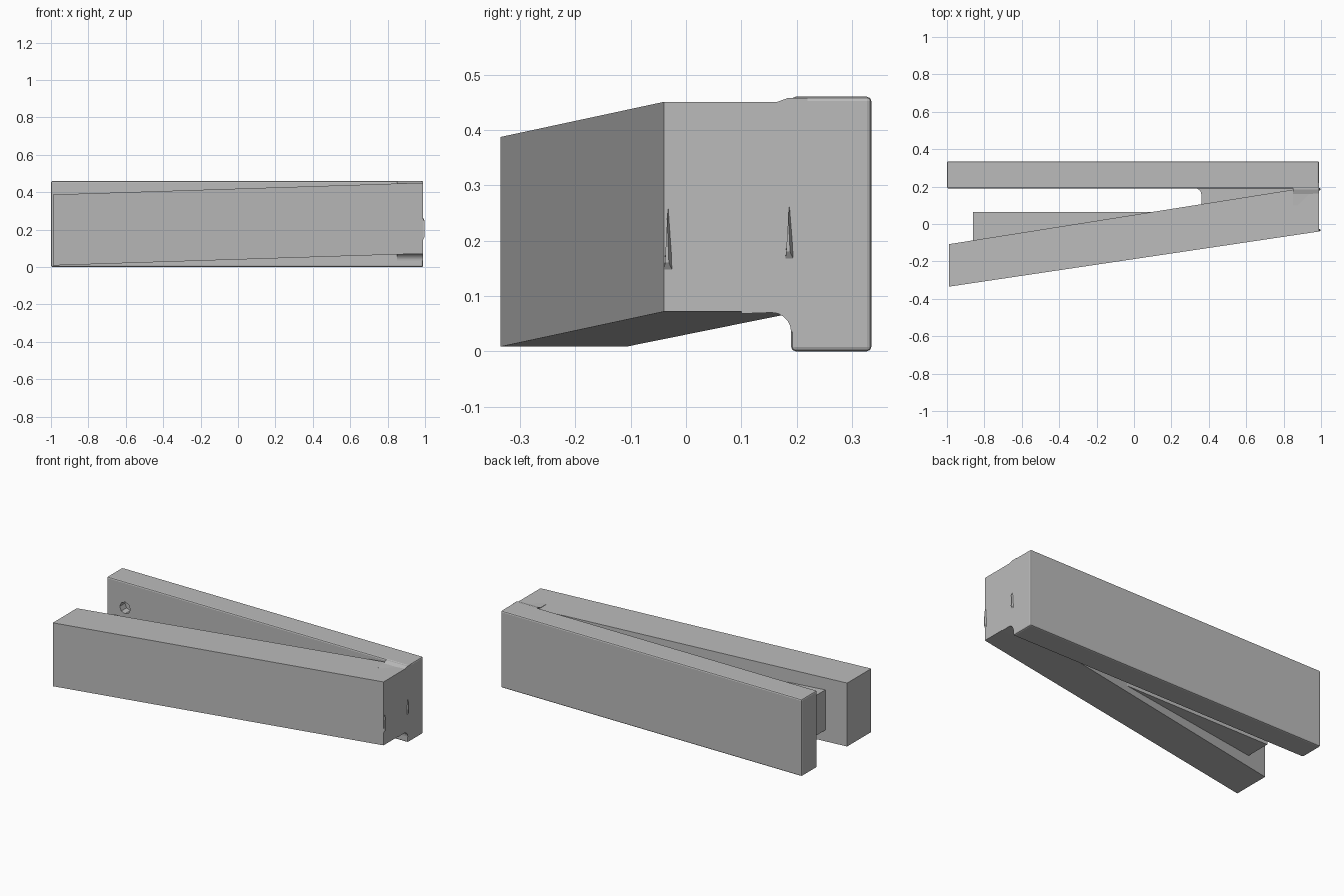
import bpy, bmesh, math

cube = bpy.data.objects.get("Cube")
if cube:
    bpy.data.objects.remove(cube, do_unlink=True)

grey = bpy.data.materials.new("mid grey")
grey.use_nodes = True
grey.diffuse_color = (0.5, 0.5, 0.5, 1)
grey.node_tree.nodes["Principled BSDF"].inputs["Base Color"].default_value = (0.5, 0.5, 0.5, 1)


def loft(name, lower, upper, bevel=0.0):
    """Solid between two matching outlines."""
    bm = bmesh.new()
    a = [bm.verts.new(p) for p in lower]
    b = [bm.verts.new(p) for p in upper]
    n = len(a)
    bm.faces.new(a[::-1])
    bm.faces.new(b)
    for i in range(n):
        j = (i + 1) % n
        bm.faces.new((a[i], a[j], b[j], b[i]))
    bmesh.ops.recalc_face_normals(bm, faces=bm.faces)
    mesh = bpy.data.meshes.new(name)
    bm.to_mesh(mesh)
    bm.free()
    mesh.materials.append(grey)
    obj = bpy.data.objects.new(name, mesh)
    bpy.context.collection.objects.link(obj)
    if bevel:
        mod = obj.modifiers.new("edge rounding", "BEVEL")
        mod.width, mod.segments = bevel, 2
    return obj


def prism(name, plan, bottom, top, bevel=0.0):
    """Plan outline raised between two heights given as functions of x."""
    return loft(name, [(x, y, bottom(x)) for x, y in plan],
                [(x, y, top(x)) for x, y in plan], bevel)


def level(z):
    return lambda x: z


def arm_bottom(x):
    return 0.04 + 0.032 * x


def arm_top(x):
    return arm_bottom(x) + 0.379


# Straight rear bar
bar = prism("rear_bar", [(-1, 0.19), (0.99, 0.19), (0.99, 0.335), (-1, 0.335)],
            level(0), level(0.46), 0.008)

# Shallow recess in the inner face of the bar
ring = [(-0.88 + 0.035 * math.cos(a), 0.305 + 0.035 * math.sin(a))
        for a in [math.tau * i / 8 for i in range(8)]]
cutter = loft("recess_cutter", [(x, 0.15, z) for x, z in ring],
              [(x, 0.24, z) for x, z in ring])
cutter.hide_render = True
cutter.hide_set(True)
cutter.display_type = "WIRE"
cut = bar.modifiers.new("recess", "BOOLEAN")
cut.object, cut.solver = cutter, "EXACT"

# Angled front arm, sloping slightly along its length
prism("angled_arm", [(-0.99, -0.335), (0.99, -0.04), (0.99, 0.195), (0.86, 0.185), (-0.99, -0.108)],
      arm_bottom, arm_top)

# Wedge-shaped inner rail behind the arm
prism("inner_rail", [(-0.86, -0.11), (0.2, 0.04), (0.18, 0.065), (-0.86, 0.065)],
      level(0.08), level(0.32))

# Web joining arm and bar inside the slot, with a rounded mouth
mouth = [(0.36 + 0.025 * (1 - math.sin(a)), 0.165 + 0.035 * (1 - math.cos(a)))
         for a in [math.pi / 2 * i / 4 for i in range(5)]]
prism("hinge_web", [(0.335, 0.2), (0.34, 0.188), (0.355, 0.177), (0.36, 0.16), (0.36, 0.11),
                    (0.35, 0.095), (0.32, 0.07), (0.9, 0.15), (0.9, 0.2)],
      level(0.1), level(0.36))

# Solid hinge end: ramps up to the bar on top, concave fillet underneath
fillet = [(0.155 + 0.035 * math.sin(a), 0.035 + 0.035 * math.cos(a))
          for a in [math.pi / 2 * i / 5 for i in range(6)]]
profile = [(0.1, 0.068)] + fillet + [(0.22, 0.035), (0.22, 0.458), (0.185, 0.458), (0.16, 0.449), (0.1, 0.447)]
loft("hinge_end", [(0.85, y, z) for y, z in profile], [(0.99, y, z) for y, z in profile])

# Small raised ribs on the hinge end face
for name, y, z0, z1 in (("front_rib", -0.034, 0.14, 0.27), ("rear_rib", 0.185, 0.16, 0.275)):
    loft(name, [(0.985, y - 0.006, z0), (0.985, y + 0.012, z0), (0.985, y + 0.003, z1)],
         [(0.998, y - 0.004, z0 + 0.02), (0.998, y + 0.003, z0 + 0.02), (0.998, y, z1 - 0.03)])
